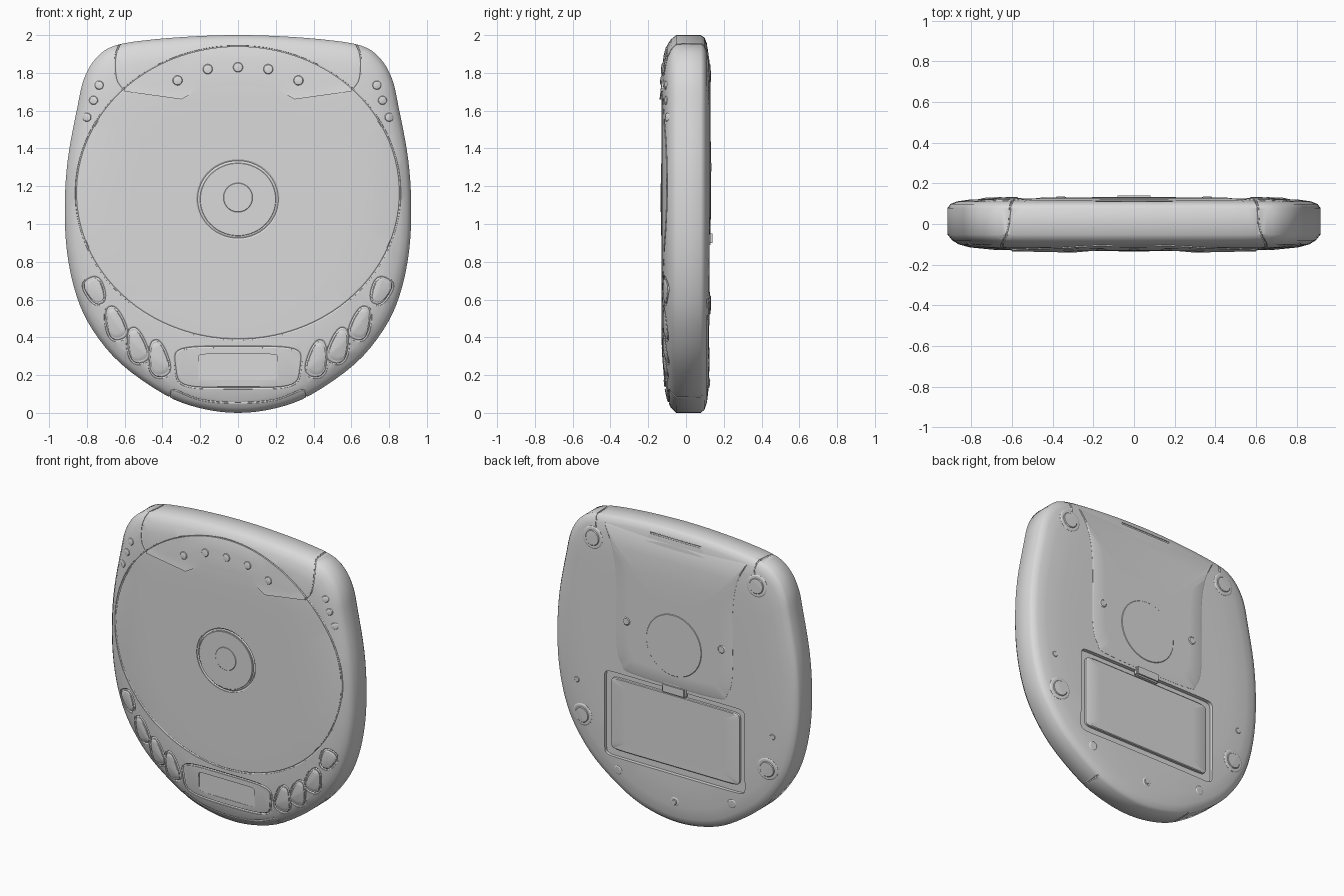
import bpy, bmesh, math
from mathutils import Vector
from mathutils.bvhtree import BVHTree

cube = bpy.data.objects.get("Cube")
if cube:
    bpy.data.objects.remove(cube)

grey = bpy.data.materials.new("light_grey_plastic")
grey.use_nodes = True
grey.diffuse_color = (0.7, 0.7, 0.7, 1)
grey.node_tree.nodes["Principled BSDF"].inputs["Base Color"].default_value = grey.diffuse_color
FRONT, BACK = -1, 1
parts = []


def make(name, bm):
    bmesh.ops.recalc_face_normals(bm, faces=bm.faces)
    mesh = bpy.data.meshes.new(name)
    bm.to_mesh(mesh)
    bm.free()
    mesh.materials.append(grey)
    obj = bpy.data.objects.new(name, mesh)
    bpy.context.collection.objects.link(obj)
    parts.append(obj)
    return obj


def loft(bm, rings, wrap=False):
    rows = [[bm.verts.new(p) for p in ring] for ring in rings]
    pairs = list(zip(rows, rows[1:])) + ([(rows[-1], rows[0])] if wrap else [])
    for a, b in pairs:
        for i in range(len(a)):
            j = (i + 1) % len(a)
            bm.faces.new((a[i], a[j], b[j], b[i]))
    if not wrap:
        bm.faces.new(rows[0])
        bm.faces.new(rows[-1])


def spline(pts, closed=False, n=6):
    """Smooth curve through the given points."""
    v = [Vector(p) for p in pts]
    v = [v[-1]] + v + v[:2] if closed else [v[0]] + v + [v[-1]]
    out = []
    for a, b, c, d in zip(v, v[1:], v[2:], v[3:]):
        for k in range(n):
            t = k / n
            out.append(0.5 * (2 * b + (c - a) * t + (2 * a - 5 * b + 4 * c - d) * t * t
                              + (3 * b - a - 3 * c + d) * t ** 3))
    return out if closed else out + [v[-1]]


def oval(cx, cz, rx, rz, n=48, power=2, taper=0, tilt=0):
    """Ellipse, rounded box or egg outline; a positive taper narrows the top."""
    out = []
    for i in range(n):
        a = 2 * math.pi * (i + 0.5) / n
        c, s = math.cos(a), math.sin(a)
        x = math.copysign(abs(c) ** (2 / power), c)
        z = math.copysign(abs(s) ** (2 / power), s)
        x, z = x * rx * (1 - taper * z), z * rz
        ct, st = math.cos(tilt), math.sin(tilt)
        out.append(Vector((cx + x * ct - z * st, cz + x * st + z * ct)))
    return out


# Main shell: one outline lofted through the depth
half = [(0, 0), (.2, .025), (.385, .095), (.62, .26), (.77, .44), (.855, .62), (.905, .85),
        (.917, 1.1), (.9, 1.35), (.85, 1.62), (.815, 1.77), (.75, 1.88), (.65, 1.945),
        (.45, 1.977), (.2, 1.995), (0, 2)]
outline = spline(half + [(-x, z) for x, z in half[-2:0:-1]], closed=True, n=4)
profile = [(.5, -.13), (.62, -.13), (.75, -.127), (.88, -.115), (.94, -.1), (.975, -.08),
           (1, -.052), (1, .078), (.985, .098), (.95, .111), (.88, .12), (.75, .125), (.6, .125)]
bm = bmesh.new()
loft(bm, [[(p.x * s, y, 1.1 + (p.y - 1.1) * s) for p in outline] for s, y in profile])
bmesh.ops.recalc_face_normals(bm, faces=bm.faces)
surface = BVHTree.FromBMesh(bm)
body = make("body_shell", bm)


def lay(x, z, side):
    """Point and normal of the shell at x, z."""
    hit = surface.ray_cast(Vector((x, side, z)), Vector((0, -side, 0)))
    return (hit[0], hit[1]) if hit[0] else surface.find_nearest(Vector((x, side * .1, z)))[:2]


def raised(pts, side, h):
    return [lay(p.x, p.y, side)[0] + Vector((0, side * h, 0)) for p in pts]


def shrink(pts, s):
    c = sum(pts, Vector((0, 0))) / len(pts)
    return [c + (p - c) * s for p in pts]


def plate(name, pts, side, h, edge=.06, bulge=0):
    """Raised pad that follows the shell."""
    rings = [raised(pts, side, h - .02), raised(pts, side, h - .004)]
    for s in (1 - edge, .8 - edge, .55, .3, .1):
        rings.append(raised(shrink(pts, s), side, h + bulge * (1 - s * s)))
    bm = bmesh.new()
    loft(bm, rings)
    return make(name, bm)


def measure(mesh):
    """Volume of a closed mesh, or zero if it is open."""
    bm = bmesh.new()
    bm.from_mesh(mesh)
    volume = bm.calc_volume() if all(e.is_manifold for e in bm.edges) else 0
    bm.free()
    return volume


def cut(cutter):
    """Cut the shell, keeping the result only if it is sound."""
    before = measure(body.data)
    cutter.hide_render = True
    for solver in ('MANIFOLD', 'EXACT'):
        mod = body.modifiers.new("cut", 'BOOLEAN')
        mod.operation, mod.solver, mod.object = 'DIFFERENCE', solver, cutter
        bpy.context.view_layer.update()
        done = body.evaluated_get(bpy.context.evaluated_depsgraph_get())
        mesh = bpy.data.meshes.new_from_object(done)
        body.modifiers.clear()
        if before * .95 < measure(mesh) < before - 1e-6:
            body.data = mesh
            parts.remove(cutter)
            bpy.data.objects.remove(cutter)
            return
    cutter.hide_render = False


def groove(name, path, closed=True, r=.007):
    """Seam along the shell, cut with a thin tube."""
    rings, n = [], len(path)
    for i, (co, nor) in enumerate(path):
        a = path[(i - 1) % n if closed else max(i - 1, 0)][0]
        b = path[(i + 1) % n if closed else min(i + 1, n - 1)][0]
        side = (b - a).normalized().cross(nor).normalized()
        rings.append([co + r * (nor * math.cos(k * math.pi / 3) + side * math.sin(k * math.pi / 3))
                      for k in range(6)])
    bm = bmesh.new()
    loft(bm, rings, wrap=closed)
    cut(make(name, bm))


def seam(name, pts, side=FRONT, closed=True, r=.007):
    groove(name, [lay(p.x, p.y, side) for p in pts], closed, r)


def rim_seam(name, pts):
    groove(name, [surface.find_nearest(p)[:2] for p in spline(pts, n=4)], False, .006)


def recess(name, pts, y_floor, y_out):
    bm = bmesh.new()
    loft(bm, [[(p.x, y, p.y) for p in pts] for y in (y_floor, y_out)])
    cut(make(name, bm))


# Recesses and seams: battery bay, display, disc lid, hub, keys
recess("battery_bay", oval(0, .635, .53, .29, power=24), .1, .2)
recess("display_window", oval(0, .243, .21, .068, power=12), -.116, -.2)
seam("lid_seam", oval(0, 1.165, .857, .775, n=96))
hub = oval(0, 1.13, .214, .205)
seam("hub_seam", hub, r=.009)
seam("display_seam", oval(0, .242, .33, .11, power=5, taper=-.04), r=.008)
seam("back_slot", [Vector((-.19 + .038 * i, 1.945)) for i in range(11)], BACK, False)
keys = [(.755, .645, .05, .075, -.2, .45), (.65, .475, .05, .092, .25, .3),
        (.535, .357, .05, .097, .28, .26), (.42, .287, .052, .1, .28, .2)]
for s, label in ((-1, "right"), (1, "left")):
    for i, (x, z, rx, rz, taper, tilt) in enumerate(keys):
        shape = oval(s * x, z, rx, rz, n=28, power=2.5, taper=taper, tilt=-s * tilt)
        seam(f"{label}_key_seam_{i + 1}", shape, r=.008)
        plate(f"{label}_key_{i + 1}", shrink(shape, .88), FRONT, .002, .12, .004)

# Hinge cover side seams over the top edge, and the lip at the bottom edge
for s, label in ((-1, "right"), (1, "left")):
    rim_seam(f"{label}_hinge_seam", [(s * x, y, z) for x, y, z in (
        (.61, -.115, 1.715), (.64, -.112, 1.76), (.65, -.108, 1.84), (.645, -.095, 1.91),
        (.63, -.06, 1.955), (.615, 0, 1.96), (.61, .075, 1.96), (.6, .11, 1.91), (.6, .12, 1.86))])
rim_seam("bottom_lip_seam", [(-.36, .08, .1), (-.36, 0, .09), (-.36, -.06, .09),
                             (-.34, -.095, .12), (-.2, -.09, .07), (0, -.09, .055),
                             (.2, -.09, .07), (.34, -.095, .12), (.36, -.06, .09),
                             (.36, 0, .09), (.36, .08, .1)])

# Hub of the lid
plate("hub_disc", shrink(hub, .95), FRONT, .002, .02)
plate("hub_center", oval(0, 1.14, .08, .08), FRONT, .004)


# Slanted lid handle with a scalloped lower edge
def slant(x, z):
    return min(-.1 - .15 * (1.93 - z), lay(x, z, FRONT)[0].y - .004)


def lower_edge(x):
    x = abs(x)
    if x < .22:
        return 1.735 - .6 * x * x
    if x < .3:
        return 1.706 - (x - .22) * .58
    return 1.66 + (x - .3) * .14


bm = bmesh.new()
columns = []
for i in range(61):
    x = -.6 + .02 * i
    top = 1.165 + .775 * math.sqrt(1 - (x / .857) ** 2)
    low = lower_edge(x)
    face = [(x, slant(x, z), z) for z in (low + (top - low) * k / 5 for k in range(6))]
    columns.append([(x, -.07, low)] + face + [(x, -.07, top)])
loft(bm, columns)
make("lid_handle", bm)

# Small round studs on the handle and beside the lid
for i, (x, z) in enumerate([(-.32, 1.76), (-.16, 1.82), (0, 1.83), (.16, 1.82), (.32, 1.76)]):
    rise = lay(x, z, FRONT)[0].y - slant(x, z)
    plate(f"handle_stud_{i + 1}", oval(x, z, .027, .027, n=20), FRONT, rise + .003, .15, .003)
for s, label in ((-1, "right"), (1, "left")):
    for i, (x, z) in enumerate([(.735, 1.735), (.765, 1.655), (.8, 1.565)]):
        plate(f"{label}_side_stud_{i + 1}", oval(s * x, z, .024, .024, n=20), FRONT, .003, .15, .004)

# Back: raised spine, spindle boss, battery door with its latch
spine = spline([(-.54, 1.92), (-.47, 1.77), (-.44, 1.55), (-.44, 1.15), (-.4, 1.0), (-.3, .95),
                (.3, .95), (.4, 1.0), (.44, 1.15), (.44, 1.55), (.47, 1.77), (.54, 1.92)], n=6)
plate("back_spine", spine, BACK, .005, .025)
plate("spindle_boss", oval(0, 1.23, .21, .21), BACK, .008, .02)
plate("battery_door", oval(0, .64, .485, .245, power=24), BACK, -.005, .02)
bm = bmesh.new()
bmesh.ops.create_cube(bm, size=1)
for v in bm.verts:
    v.co = Vector((v.co.x * .18, v.co.y * .04 + .12, v.co.z * .07 + .925))
bmesh.ops.bevel(bm, geom=bm.edges[:], offset=.01, segments=2, affect='EDGES')
make("door_latch", bm)

# Rubber feet and screws
for s, label in ((-1, "right"), (1, "left")):
    for name, x, z in (("upper", .62, 1.8), ("lower", .7, .57)):
        plate(f"{label}_{name}_foot_rim", oval(s * x, z, .075, .075, n=32), BACK, .005, .1)
        plate(f"{label}_{name}_foot", oval(s * x, z, .052, .052, n=32), BACK, .01, .08)
    for name, x, z, r, h in (("upper", .36, 1.3, .027, .009), ("middle", .74, .8, .02, .003),
                             ("lower", .43, .26, .03, .004)):
        plate(f"{label}_{name}_screw", oval(s * x, z, r, r, n=20), BACK, h, .2)
plate("center_screw_rim", oval(0, .16, .032, .032, n=20), BACK, .003, .2)
plate("center_screw", oval(0, .16, .017, .017, n=16), BACK, .007, .2)

# Smooth shading with crisp edges, softer on the shell
for group, angle in (([body], 45), ([p for p in parts if p != body], 25)):
    for obj in bpy.context.selected_objects:
        obj.select_set(False)
    for obj in group:
        obj.select_set(True)
    bpy.context.view_layer.objects.active = group[0]
    bpy.ops.object.shade_smooth_by_angle(angle=math.radians(angle))
